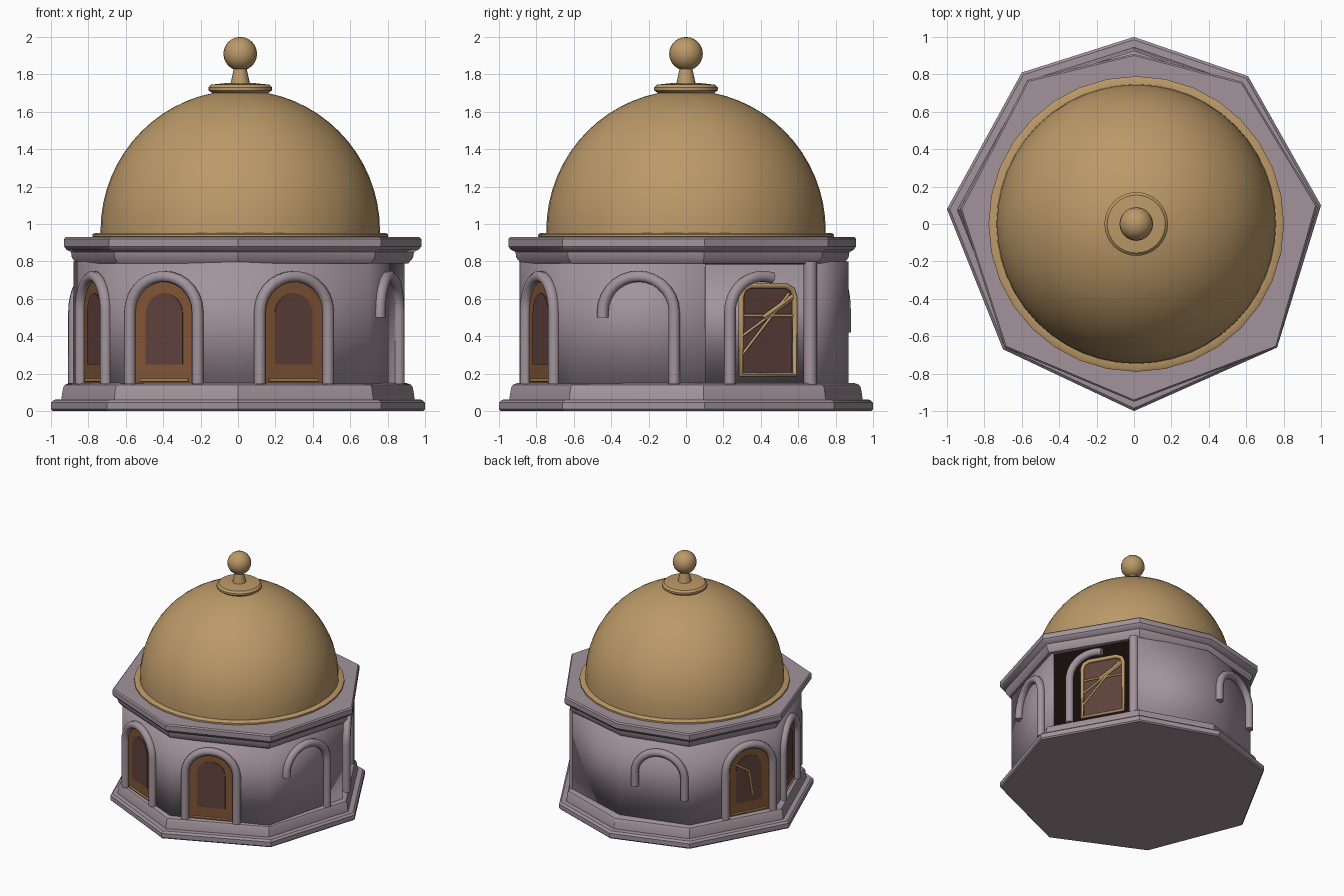
import bpy, bmesh, math
from mathutils import Vector

cube = bpy.data.objects.get("Cube")
if cube:
    bpy.data.objects.remove(cube)


def material(name, rgb):
    m = bpy.data.materials.new(name)
    m.use_nodes = True
    m.diffuse_color = (*rgb, 1)
    m.node_tree.nodes["Principled BSDF"].inputs["Base Color"].default_value = (*rgb, 1)
    return m


STONE = material("lavender stone", (.36, .295, .33))
GOLD = material("gold", (.50, .32, .138))
WOOD = material("brown wood", (.22, .09, .036))
GLASS = material("dark glass", (.115, .055, .046))
DARK = material("dark ceiling", (.06, .028, .022))


def finish(ob, mat, angle=30):
    ob.data.materials.clear()
    ob.data.materials.append(mat)
    bpy.ops.object.select_all(action="DESELECT")
    ob.select_set(True)
    bpy.context.view_layer.objects.active = ob
    bpy.ops.object.shade_smooth_by_angle(angle=math.radians(angle))
    return ob


def mesh_object(name, bm, mat, angle=30):
    bmesh.ops.recalc_face_normals(bm, faces=bm.faces)
    me = bpy.data.meshes.new(name)
    bm.to_mesh(me)
    bm.free()
    ob = bpy.data.objects.new(name, me)
    bpy.context.collection.objects.link(ob)
    return finish(ob, mat, angle)


def loft(name, rings, mat, angle=30):
    """Skin a closed solid through rings of points."""
    bm = bmesh.new()
    loops = [[bm.verts.new(p) for p in ring] for ring in rings]
    for lo, hi in zip(loops, loops[1:]):
        for i in range(len(lo)):
            j = (i + 1) % len(lo)
            bm.faces.new((lo[i], lo[j], hi[j], hi[i]))
    bm.faces.new(loops[0][::-1])
    bm.faces.new(loops[-1])
    return mesh_object(name, bm, mat, angle)


def moulding(name, outline, profile, mat=STONE):
    """Eight-sided band; profile holds (scale, z)."""
    return loft(name, [[(x * s, y * s, z) for x, y in outline] for s, z in profile], mat)


def lathe(name, profile, mat, segs=40, centre=(.012, 0)):
    rings = []
    for r, z in profile:
        rings.append([(centre[0] + r * math.cos(math.tau * i / segs),
                       centre[1] + r * math.sin(math.tau * i / segs), z) for i in range(segs)])
    return loft(name, rings, mat)


def tube(name, points, radius, mat, cyclic=False):
    cu = bpy.data.curves.new(name, "CURVE")
    cu.dimensions = "3D"
    cu.bevel_depth = radius
    cu.bevel_resolution = 2
    cu.use_fill_caps = True
    sp = cu.splines.new("POLY")
    sp.points.add(len(points) - 1)
    for sp_point, p in zip(sp.points, points):
        sp_point.co = (*p, 1)
    sp.use_cyclic_u = cyclic
    ob = bpy.data.objects.new(name, cu)
    bpy.context.collection.objects.link(ob)
    bpy.ops.object.select_all(action="DESELECT")
    ob.select_set(True)
    bpy.context.view_layer.objects.active = ob
    bpy.ops.object.convert(target="MESH")
    return finish(bpy.context.object, mat, 50)


# Uneven eight-sided plans, counter-clockwise from the front corner
BASE = [(0, -1), (.765, -.66), (1, .1), (.61, .79), (0, 1), (-.6, .81), (-1, .08), (-.70, -.67)]
TOP = [(0, -.95), (.765, -.66), (.98, .1), (.58, .76), (0, .91), (-.57, .77), (-.93, .08), (-.69, -.66)]
WALL = [(0, -.89), (.70, -.60), (.89, .1), (.55, .70), (0, .87), (-.54, .72), (-.88, .08), (-.63, -.61)]

# Stepped plinth and cornice
moulding("plinth", BASE, [(.99, 0), (1, .01), (1, .045), (.985, .06), (.945, .062),
                          (.935, .125), (.925, .14), (.90, .15)])
moulding("cornice", TOP, [(.93, .79), (.955, .82), (.96, .85), (.985, .862), (1, .88),
                          (1, .92), (.99, .93)])
moulding("ceiling", WALL, [(.97, .784), (.97, .789)], DARK)

# Wall: seven sides, with the back left side open
bm = bmesh.new()
order = [WALL[(3 + i) % 8] for i in range(8)]
low = [bm.verts.new((x, y, .14)) for x, y in order]
high = [bm.verts.new((x, y, .80)) for x, y in order]
for i in range(7):
    bm.faces.new((low[i], low[i + 1], high[i + 1], high[i]))
wall = mesh_object("wall", bm, STONE, 55)
solid = wall.modifiers.new("thickness", "SOLIDIFY")
solid.thickness = .02
solid.offset = -1
# Keep the outside of the strip turned outwards
face = wall.data.polygons[0]
if face.normal.dot(face.center) < 0:
    wall.data.flip_normals()


def on_side(side, t):
    """Mapping from (across, height, outward) to a place on one wall side."""
    a, b = Vector(WALL[side]), Vector(WALL[(side + 1) % 8])
    p, u = a.lerp(b, t), (b - a).normalized()
    n = Vector((u.y, -u.x))

    def place(across, z, out=0):
        q = p + u * across + n * out
        return Vector((q.x, q.y, z))
    return place


def arch_points(half, spring, top, left_z, right_z, end=0, steps=14):
    pts = [(-half, left_z)]
    for i in range(steps + 1):
        ang = math.pi + (end - math.pi) * i / steps
        pts.append((half * math.cos(ang), spring + (top - spring) * math.sin(ang)))
    if end == 0:
        pts.append((half, right_z))
    return pts


def plate(name, place, pts, out, mat, depth=.008):
    loft(name, [[place(a, z, out - depth) for a, z in pts],
                [place(a, z, out) for a, z in pts]], mat)


def arch(name, place, left_z=.145, right_z=.145, end=0):
    pts = arch_points(.198, .53, .72, left_z, right_z, end)
    tube(name, [place(a, z, .015) for a, z in pts], .031, STONE)


# Glazed arched windows: side, position along it
for side, t, label in [(0, .42, "front_left"), (7, .38, "front_right"),
                       (6, .48, "right"), (5, .68, "back_right")]:
    place = on_side(side, t)
    arch(label + "_arch", place)
    plate(label + "_window_wood", place, arch_points(.172, .53, .69, .15, .15), .006, WOOD)
    plate(label + "_window_glass", place, arch_points(.108, .52, .63, .25, .25), .011, GLASS)
    tube(label + "_sill", [place(-.14, .165, .008), place(.14, .165, .008)], .007, GOLD)

# Gold bars on the back right window
place = on_side(5, .68)
for n, (a, z, b, y) in enumerate([(-.12, .58, 0, .5), (0, .5, .03, .3)]):
    tube(f"back_right_bar_{n}", [place(a, z, .012), place(b, y, .012)], .008, GOLD)

# Blind arches whose legs fade into the wall
arch("left_blind_arch", on_side(1, .5), .5, .145)
arch("back_blind_arch", on_side(4, .58), .42, .36)

# Open side: broken arch, corner post, gold frame with bars
arch("broken_arch", on_side(2, .5), end=1.25)
tube("corner_post", [(.56, .665, .14), (.56, .665, .80)], .036, STONE)
place = on_side(2, .58)
plate("open_side_glass", place, [(-.155, .2), (.155, .2), (.155, .66), (-.155, .66)], -.03, GLASS)
frame = [(-.165, .195), (.165, .195), (.165, .61), (.15, .65), (.11, .67),
         (-.11, .67), (-.15, .65), (-.165, .61)]
tube("open_side_frame", [place(a, z, -.02) for a, z in frame], .016, GOLD, True)
bars = [(-.16, .51, .16, .51), (-.16, .30, .13, .63), (-.16, .40, .15, .60), (-.03, .50, .16, .62)]
for n, (a, z, b, y) in enumerate(bars):
    tube(f"open_side_bar_{n}", [place(a, z, -.02), place(b, y, -.02)], .008 + .004 * (n == 3), GOLD)

# Dome, its foot ring and the finial
arc = [(.747 * math.cos(i * math.pi / 32), .965 + .75 * math.sin(i * math.pi / 32)) for i in range(16)]
lathe("dome", [(.747, .925)] + arc + [(.01, 1.715)], GOLD, 48)
lathe("dome_ring", [(.77, .925), (.79, .932), (.79, .945), (.775, .953), (.74, .953)], GOLD, 32)
lathe("finial_disc", [(.15, 1.70), (.17, 1.715), (.17, 1.73), (.155, 1.745), (.06, 1.755)], GOLD, 32)
lathe("finial_stem", [(.052, 1.75), (.032, 1.84)], GOLD, 16)
ball = bmesh.new()
bmesh.ops.create_uvsphere(ball, u_segments=20, v_segments=12, radius=.09)
bmesh.ops.translate(ball, verts=ball.verts, vec=(.012, 0, 1.91))
mesh_object("finial_ball", ball, GOLD)
